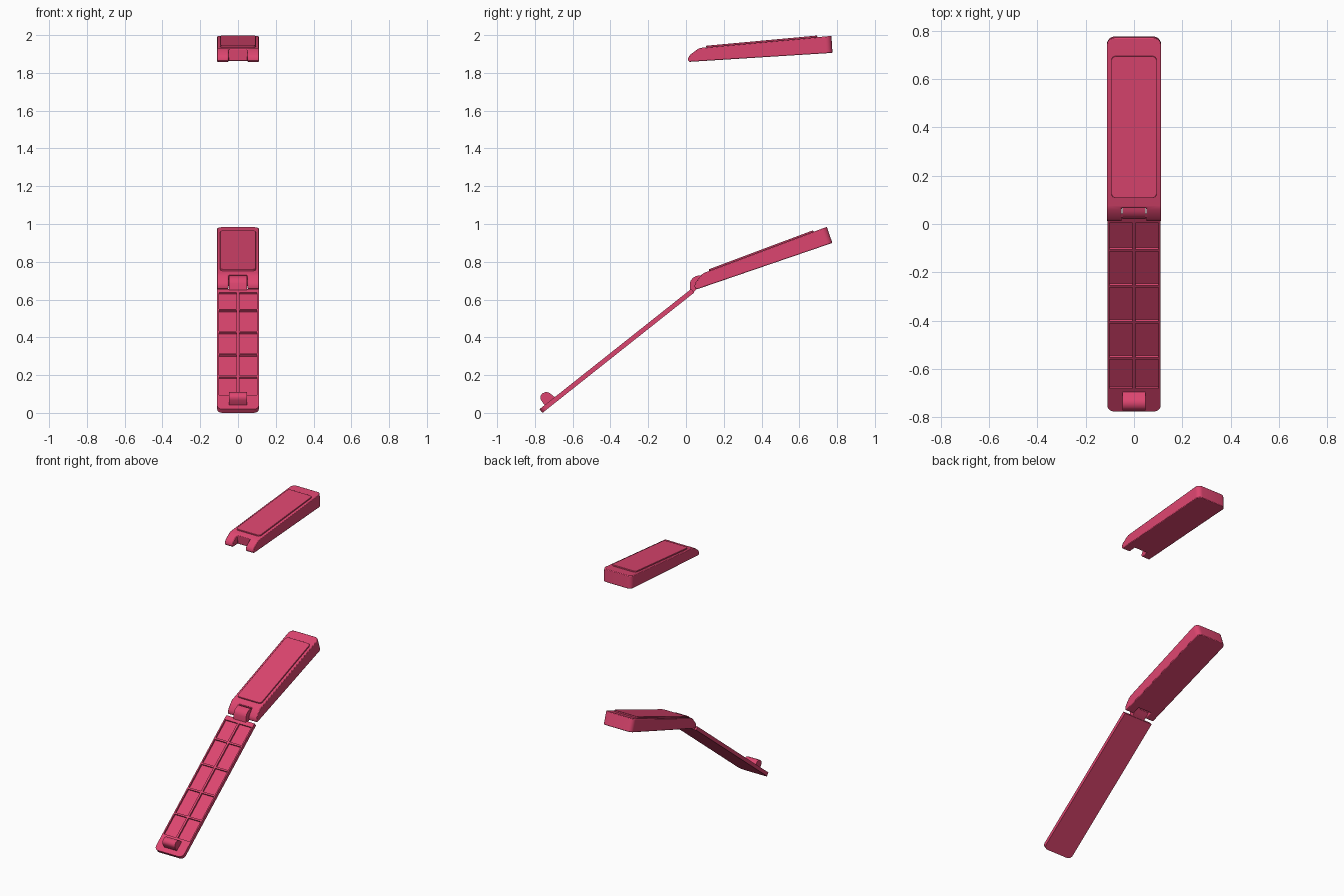
import bpy, bmesh
from math import radians

if "Cube" in bpy.data.objects:
    bpy.data.objects.remove(bpy.data.objects["Cube"])

mat = bpy.data.materials.new("pink_plastic")
mat.diffuse_color = (0.72, 0.06, 0.16, 1)
mat.use_nodes = True
mat.node_tree.nodes["Principled BSDF"].inputs["Base Color"].default_value = mat.diffuse_color


def finish(bm, name, origin=(0, 0), angle=0.0):
    bmesh.ops.recalc_face_normals(bm, faces=bm.faces)
    me = bpy.data.meshes.new(name)
    bm.to_mesh(me)
    bm.free()
    ob = bpy.data.objects.new(name, me)
    bpy.context.collection.objects.link(ob)
    me.materials.append(mat)
    ob.location = (0, *origin)
    ob.rotation_euler.x = radians(angle)
    return ob


def add_prism(bm, profile, x0, x1):
    """Side profile (y, z) extruded across x."""
    f = bm.faces.new([bm.verts.new((x0, y, z)) for y, z in profile])
    new = bmesh.ops.extrude_face_region(bm, geom=[f])["geom"]
    bmesh.ops.translate(bm, vec=(x1 - x0, 0, 0),
                        verts=[v for v in new if isinstance(v, bmesh.types.BMVert)])


def round_corners(bm, radius, test):
    """Round the upright corner edges whose middle passes the test."""
    edges = []
    for e in bm.edges:
        a, b = e.verts
        m, d = (a.co + b.co) / 2, b.co - a.co
        if abs(d.z) > 0.7 * d.length and abs(d.x) < 1e-5 and test(m):
            edges.append(e)
    bmesh.ops.bevel(bm, geom=edges, offset=radius, segments=6, profile=0.5, affect='EDGES')


def smooth(ob, bevel=0.0):
    if bevel:
        m = ob.modifiers.new("edge_bevel", 'BEVEL')
        m.width, m.segments = bevel, 2
        m.limit_method, m.angle_limit = 'ANGLE', radians(50)
    bpy.ops.object.select_all(action='DESELECT')
    ob.select_set(True)
    bpy.context.view_layer.objects.active = ob
    bpy.ops.object.shade_smooth_by_angle(angle=radians(32))


def cut(ob, cutter):
    m = ob.modifiers.new("cut", 'BOOLEAN')
    m.operation, m.object, m.solver = 'DIFFERENCE', cutter, 'EXACT'
    cutter.hide_render = True
    bpy.context.view_layer.objects.active = ob
    ob.select_set(True)
    bpy.ops.object.modifier_apply(modifier=m.name)
    bpy.data.objects.remove(cutter)


# Wedge-shaped case with two hinge knuckles and a raised pad on top
def case(name, origin, angle):
    bm = bmesh.new()
    add_prism(bm, [(0.006, 0), (0, 0.008), (0.001, 0.021), (0.012, 0.037), (0.05, 0.062),
                   (0.068, 0.07), (0.765, 0.09), (0.765, 0)], -0.112, 0.112)
    round_corners(bm, 0.032, lambda m: m.y > 0.7)
    body = finish(bm, name + "_body", origin, angle)
    bm = bmesh.new()
    add_prism(bm, [(-0.05, -0.05), (0.058, -0.05), (0.058, 0.15), (-0.05, 0.15)], -0.051, 0.051)
    cut(body, finish(bm, "notch_cutter", origin, angle))
    smooth(body, 0.004)
    bm = bmesh.new()
    add_prism(bm, [(0.1, 0.065), (0.69, 0.08), (0.69, 0.0965), (0.1, 0.0795)], -0.094, 0.094)
    round_corners(bm, 0.02, lambda m: True)
    smooth(finish(bm, name + "_pad", origin, angle), 0.002)


case("upper_case", (0.012, 1.858), 3.6)
case("lower_case", (0.051, 0.652), 18.9)

# Slanted lid panel with a grid of ten shallow pockets
O, A, T = (-0.76, 0.0), 38.4, 0.025
bm = bmesh.new()
add_prism(bm, [(0, 0), (1.025, 0), (1.025, T), (0, T)], -0.11, 0.11)
round_corners(bm, 0.03, lambda m: m.y < 0.1)
panel = finish(bm, "lid_panel", O, A)
bm = bmesh.new()
ribs = [0.115, 0.28, 0.47, 0.66, 0.85, 1.0]
for u0, u1 in zip(ribs, ribs[1:]):
    p = [(u0 + 0.006, 0.014), (u1 - 0.006, 0.014), (u1 - 0.006, 0.05), (u0 + 0.006, 0.05)]
    for s in (-1, 1):
        add_prism(bm, p, s * 0.007, s * 0.101)
cut(panel, finish(bm, "pocket_cutter", O, A))
smooth(panel)

# Rounded latch at the free end of the lid
bm = bmesh.new()
add_prism(bm, [(0.034, 0.02), (0.036, 0.058), (0.041, 0.07), (0.05, 0.078), (0.065, 0.081),
               (0.08, 0.077), (0.091, 0.067), (0.097, 0.053), (0.1, 0.035), (0.105, 0.02)],
          -0.048, 0.048)
smooth(finish(bm, "latch", O, A))

# Curled hinge tongue sitting between the knuckles
bm = bmesh.new()
add_prism(bm, [(0.02, 0.63), (0.02, 0.685), (0.025, 0.7), (0.036, 0.714), (0.052, 0.724),
               (0.072, 0.728), (0.086, 0.72), (0.09, 0.7), (0.085, 0.68), (0.068, 0.665),
               (0.04, 0.64)], -0.048, 0.048)
smooth(finish(bm, "hinge_tongue"))
